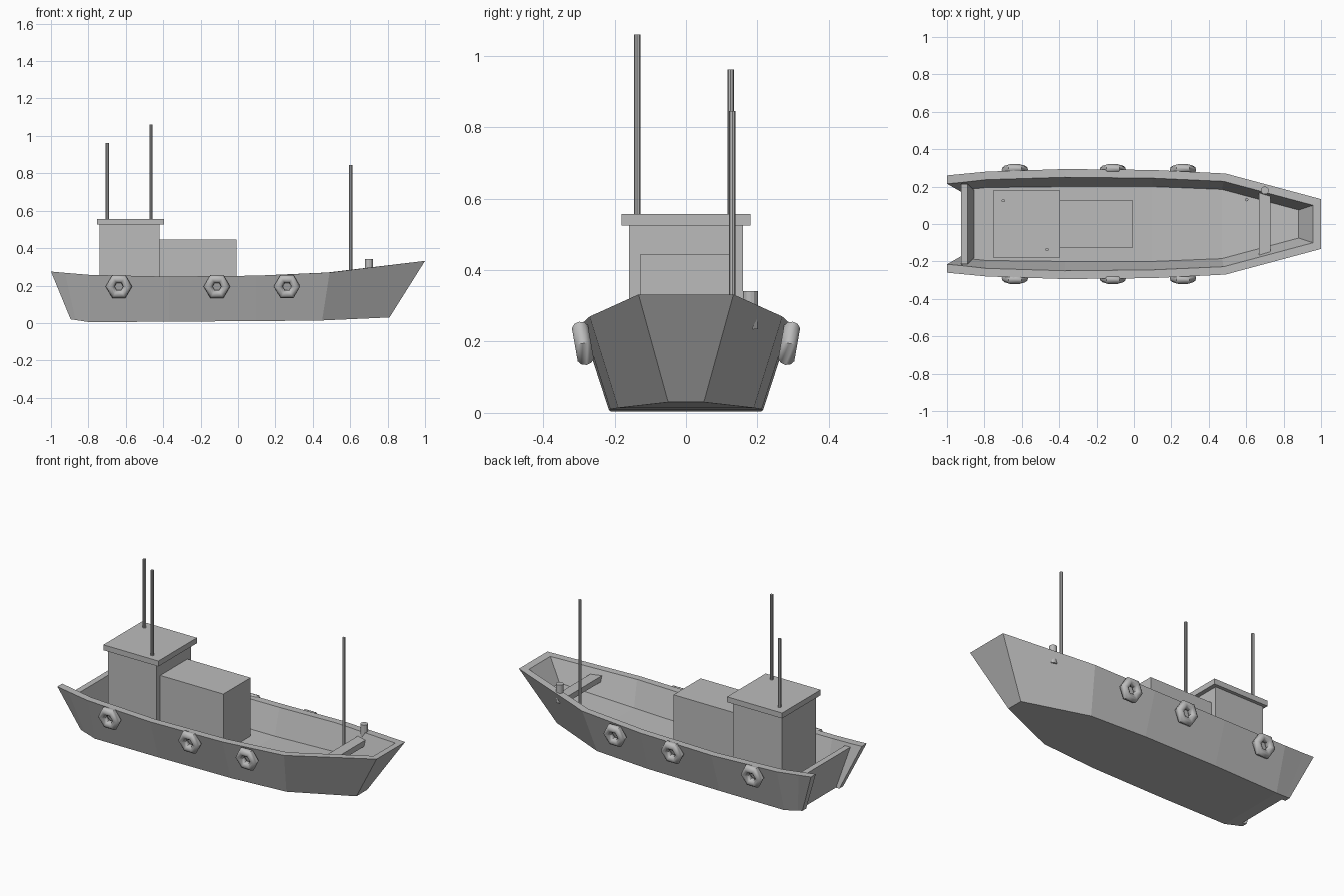
import bpy, bmesh, math
from mathutils import Matrix, Vector

cube = bpy.data.objects.get("Cube")
if cube:
    bpy.data.objects.remove(cube)

grey = bpy.data.materials.new("plain grey")
grey.use_nodes = True
colour = (0.5, 0.5, 0.5, 1)
grey.diffuse_color = colour
grey.node_tree.nodes["Principled BSDF"].inputs["Base Color"].default_value = colour


def finish(name, bm):
    bmesh.ops.recalc_face_normals(bm, faces=bm.faces)
    mesh = bpy.data.meshes.new(name)
    bm.to_mesh(mesh)
    bm.free()
    mesh.materials.append(grey)
    obj = bpy.data.objects.new(name, mesh)
    bpy.context.collection.objects.link(obj)
    return obj


def box(name, low, high, lean=0.0):
    """Box between two corners; lean moves its foot along x."""
    low, high = Vector(low), Vector(high)
    bm = bmesh.new()
    bmesh.ops.create_cube(bm, size=1)
    for v in bm.verts:
        foot = v.co.z < 0
        v.co = (low + high) / 2 + v.co * (high - low)
        if foot:
            v.co.x += lean
    return finish(name, bm)


def post(name, x, y, bottom, top, radius, sides):
    bm = bmesh.new()
    bmesh.ops.create_cone(bm, cap_ends=True, segments=sides, radius1=radius,
                          radius2=radius, depth=top - bottom,
                          matrix=Matrix.Translation((x, y, (top + bottom) / 2)))
    return finish(name, bm)


# Hull stations, stern to bow: outer bottom, outer rim, inner rim, deck edge
stations = [
    [(-.868, .195, .016), (-.925, .267, .268), (-.925, .222, .268), (-.885, .185, .10)],
    [(-.79, .21, .004), (-.79, .28, .257), (-.79, .237, .257), (-.79, .195, .10)],
    [(-.37, .216, .008), (-.37, .294, .248), (-.37, .25, .248), (-.37, .20, .10)],
    [(.10, .212, .010), (.10, .289, .253), (.10, .245, .253), (.10, .20, .10)],
    [(.45, .19, .014), (.49, .27, .270), (.48, .228, .270), (.47, .185, .12)],
    [(.81, .05, .030), (1.0, .133, .332), (.958, .10, .327), (.88, .075, .20)],
]


def mirrored(point):
    return (point[0], -point[1], point[2])


# Hull with raised bulwarks and a sunken deck
bm = bmesh.new()
left = [[bm.verts.new(p) for p in s] for s in stations]
right = [[bm.verts.new(mirrored(p)) for p in s] for s in stations]
for i in range(len(stations) - 1):
    for side in (left, right):
        a, b = side[i], side[i + 1]
        for k in range(3):
            bm.faces.new((a[k], b[k], b[k + 1], a[k + 1]))
    for k in (0, 3):
        bm.faces.new((left[i][k], left[i + 1][k], right[i + 1][k], right[i][k]))
for k in range(3):
    bm.faces.new((left[-1][k], left[-1][k + 1], right[-1][k + 1], right[-1][k]))
for side in (left, right):
    bm.faces.new(side[0])
bm.faces.new((left[0][0], left[0][3], right[0][3], right[0][0]))
finish("hull", bm)

# Bulwark ends reaching past the transom
wing_aft = [(-.895, .19, .02), (-1, .26, .275), (-1, .215, .275), (-.895, .155, .02)]
wing_fore = stations[0][:3] + [(-.868, .16, .016)]
for name, flip in (("left_stern_wing", False), ("right_stern_wing", True)):
    bm = bmesh.new()
    rings = []
    for ring in (wing_aft, wing_fore):
        rings.append([bm.verts.new(mirrored(p) if flip else p) for p in ring])
        bm.faces.new(rings[-1])
    for k in range(4):
        n = (k + 1) % 4
        bm.faces.new((rings[0][k], rings[0][n], rings[1][n], rings[1][k]))
    finish(name, bm)

# Transom, narrowed toward its foot
transom = box("transom", (-.925, -.215, .02), (-.89, .215, .25), lean=.055)
for v in transom.data.vertices:
    if v.co.z < .1:
        v.co.y *= .75

# Cabin, roof and cargo housing
box("cabin", (-.74, -.16, .09), (-.42, .16, .53))
box("cabin_roof", (-.755, -.18, .525), (-.395, .18, .557))
box("cargo_housing", (-.42, -.127, .09), (-.007, .127, .445))

# Masts
post("rear_mast", -.70, .125, .55, .962, .009, 8)
post("cabin_mast", -.465, -.137, .55, 1.06, .009, 8)
post("bow_mast", .603, .13, .10, .845, .009, 8)

# Bow beam and bollard
box("bow_beam", (.667, -.168, .232), (.73, .178, .265))
post("bollard", .70, .18, .235, .342, .021, 12)


def tyre(name, x, side):
    """Six-sided ring hung against the hull side."""
    bm = bmesh.new()
    major, minor, count, rim = .047, .024, 6, 10
    rings = []
    for i in range(count):
        a = math.tau * i / count
        ring = []
        for j in range(rim):
            b = math.tau * j / rim
            r = major + minor * math.cos(b)
            ring.append(bm.verts.new((r * math.cos(a), minor * math.sin(b), r * math.sin(a))))
        rings.append(ring)
    for i in range(count):
        a, b = rings[i], rings[(i + 1) % count]
        for j in range(rim):
            n = (j + 1) % rim
            bm.faces.new((a[j], b[j], b[n], a[n]))
    place = Matrix.Translation((x, side * .289, .195)) @ Matrix.Rotation(-side * math.radians(10), 4, "X")
    bm.transform(place)
    obj = finish(name, bm)
    bpy.ops.object.select_all(action="DESELECT")
    obj.select_set(True)
    bpy.context.view_layer.objects.active = obj
    bpy.ops.object.shade_smooth_by_angle(angle=math.radians(45))


# Fender tyres on both sides
for place, x in (("rear", -.637), ("middle", -.113), ("front", .262)):
    tyre("left_" + place + "_tyre", x, 1)
    tyre("right_" + place + "_tyre", x, -1)
